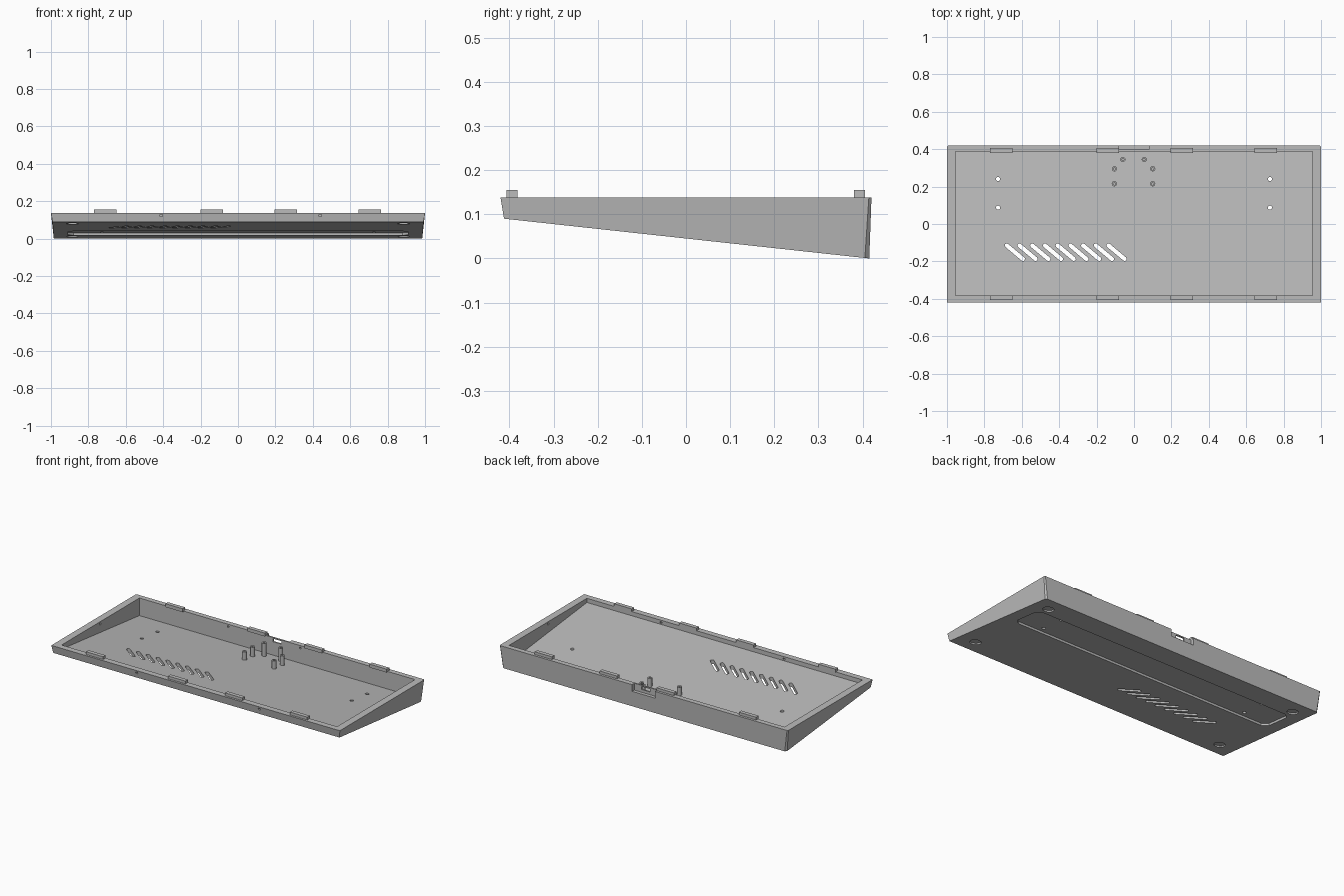
import bpy, bmesh, math
from mathutils import Vector

if "Cube" in bpy.data.objects:
    bpy.data.objects.remove(bpy.data.objects["Cube"])

gray = bpy.data.materials.new("plain gray")
gray.use_nodes = True
gray.diffuse_color = (0.5, 0.5, 0.5, 1)
gray.node_tree.nodes["Principled BSDF"].inputs["Base Color"].default_value = (0.5, 0.5, 0.5, 1)

RIM = 0.138
FLOOR = 0.025


def under(y, lift=0.0):
    """Height of the sloping underside, plus a lift."""
    return max(0.0, 0.09 * (0.415 - y) / 0.827) + lift


def slope(lift):
    return lambda y: 0.09 * (0.415 - y) / 0.827 + lift


def level(z):
    return lambda y: z


def rect(x0, x1, y0, y1):
    return [(x0, y0), (x1, y0), (x1, y1), (x0, y1)]


def circle(cx, cy, r, n=20):
    return [(cx + r * math.cos(2 * math.pi * i / n), cy + r * math.sin(2 * math.pi * i / n))
            for i in range(n)]


def capsule(p, q, r, n=6):
    p, q = Vector(p), Vector(q)
    a = math.atan2(q.y - p.y, q.x - p.x)
    pts = []
    for c, start in ((q, a - math.pi / 2), (p, a + math.pi / 2)):
        for i in range(n + 1):
            t = start + math.pi * i / n
            pts.append((c.x + r * math.cos(t), c.y + r * math.sin(t)))
    return pts


def prism(bm, outline, low, high, top_outline=None):
    """Solid between two height functions of y."""
    a = [bm.verts.new((x, y, low(y))) for x, y in outline]
    b = [bm.verts.new((x, y, high(y))) for x, y in (top_outline or outline)]
    bm.faces.new(a[::-1])
    bm.faces.new(b)
    for i in range(len(a)):
        j = (i + 1) % len(a)
        bm.faces.new((a[i], a[j], b[j], b[i]))


def make(name, solids):
    bm = bmesh.new()
    for s in solids:
        prism(bm, *s)
    bmesh.ops.recalc_face_normals(bm, faces=bm.faces)
    me = bpy.data.meshes.new(name)
    bm.to_mesh(me)
    bm.free()
    me.materials.append(gray)
    ob = bpy.data.objects.new(name, me)
    bpy.context.collection.objects.link(ob)
    return ob


def carve(ob, solids):
    cutter = make("cutter", solids)
    mod = ob.modifiers.new("carve", "BOOLEAN")
    mod.operation = "DIFFERENCE"
    mod.solver = "EXACT"
    mod.object = cutter
    bpy.context.view_layer.objects.active = ob
    bpy.ops.object.modifier_apply(modifier=mod.name)
    bpy.data.objects.remove(cutter)


# Wedge shell: drafted walls, clipped rear corners
def shell_outline(xf, xb, yf, yb, c):
    return [(-xf, yf), (xf, yf), (xb, yb - c), (xb - c, yb), (c - xb, yb), (-xb, yb - c)]


case = make("case_tray", [(shell_outline(0.992, 0.985, -0.412, 0.415, 0.01), under, level(RIM),
                           shell_outline(1, 1, -0.42, 0.42, 0.006))])

# Open interior with a floor parallel to the underside
carve(case, [(rect(-0.955, 0.955, -0.383, 0.388), slope(FLOOR), level(0.3))])

# Underside strip recess, foot recesses and rear connector notch
x, c = 0.91, 0.03
strip = [(-x, 0.05 + c), (c - x, 0.05), (x - c, 0.05), (x, 0.05 + c),
         (x, 0.26 - c), (x - c, 0.26), (c - x, 0.26), (-x, 0.26 - c)]
cuts = [(strip, slope(-0.05), slope(0.014)),
        (rect(-0.08, 0.08, 0.397, 0.5), level(0.095), level(0.3))]
for sx in (-1, 1):
    for y in (-0.315, 0.315):
        cuts.append((circle(sx * 0.885, y, 0.032, 24), slope(-0.05), slope(0.009)))
carve(case, cuts)

# Vent slots, screw holes, connector opening and wall latch holes
cuts = []
for i in range(9):
    x = -0.637 + 0.068 * i
    cuts.append((capsule((x - 0.043, -0.115), (x + 0.043, -0.187), 0.011), slope(-0.05), slope(0.06)))
for sx in (-1, 1):
    for y in (0.087, 0.24):
        cuts.append((circle(sx * 0.727, y, 0.011), slope(-0.05), slope(0.06)))
    cuts.append((rect(sx * 0.965 - 0.015, sx * 0.965 + 0.015, -0.006, 0.006), level(0.118), level(0.128)))
cuts.append((rect(-0.03, 0.03, 0.36, 0.45), level(0.112), level(0.131)))
for x in (-0.41, 0.44):
    cuts.append((rect(x - 0.007, x + 0.007, -0.5, -0.36), level(0.118), level(0.128)))
for x in (-0.34, 0.16):
    cuts.append((rect(x - 0.006, x + 0.006, 0.36, 0.4), level(0.118), level(0.128)))
carve(case, cuts)

# Alignment tabs along the front and rear rims
for side, y0, y1 in (("front", -0.407, -0.382), ("rear", 0.38, 0.405)):
    make(side + "_tabs", [(rect(x - 0.06, x + 0.06, y0, y1), level(RIM - 0.004), level(0.155))
                          for x in (-0.71, -0.14, 0.255, 0.705)])

# Hollow mounting posts for the circuit board
for x, y, top in ((-0.06, 0.345, 0.115), (0.055, 0.345, 0.115), (-0.105, 0.295, 0.098),
                  (0.1, 0.295, 0.098), (-0.105, 0.215, 0.098), (0.1, 0.215, 0.098)):
    post = make("mounting_post", [(circle(x, y, 0.014), slope(FLOOR - 0.004), level(top))])
    carve(post, [(circle(x, y, 0.006, 12), level(top - 0.03), level(0.3))])
